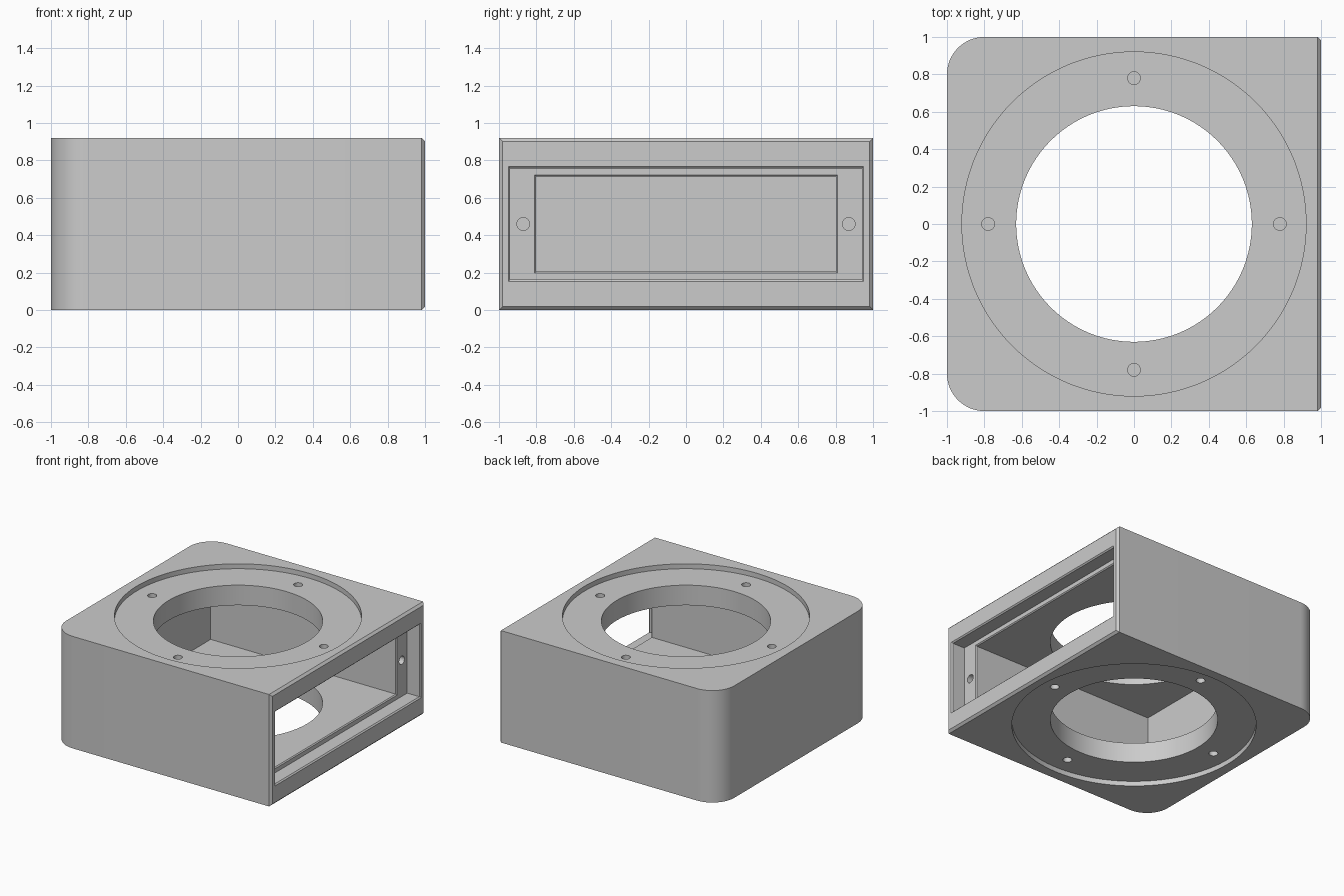
import bpy, bmesh, math
from mathutils import Vector, Matrix

if "Cube" in bpy.data.objects:
    bpy.data.objects.remove(bpy.data.objects["Cube"], do_unlink=True)

HEIGHT = 0.92
MID = HEIGHT / 2

grey = bpy.data.materials.new("plain grey")
grey.use_nodes = True
grey.diffuse_color = (0.6, 0.6, 0.6, 1)
grey.node_tree.nodes["Principled BSDF"].inputs["Base Color"].default_value = (0.6, 0.6, 0.6, 1)


def loft(name, rings):
    """Closed solid through a list of rings with equal point counts."""
    bm = bmesh.new()
    loops = [[bm.verts.new(p) for p in ring] for ring in rings]
    n = len(loops[0])
    for a, b in zip(loops, loops[1:]):
        for i in range(n):
            j = (i + 1) % n
            bm.faces.new((a[i], a[j], b[j], b[i]))
    bm.faces.new(loops[0])
    bm.faces.new(loops[-1])
    bmesh.ops.recalc_face_normals(bm, faces=bm.faces)
    mesh = bpy.data.meshes.new(name)
    bm.to_mesh(mesh)
    bm.free()
    obj = bpy.data.objects.new(name, mesh)
    bpy.context.collection.objects.link(obj)
    obj.data.materials.append(grey)
    return obj


def circle(radius, z, count):
    steps = [2 * math.pi * i / count for i in range(count)]
    return [Vector((radius * math.cos(a), radius * math.sin(a), z)) for a in steps]


def slot(x, half_y, half_z):
    return [Vector((x, sy * half_y, MID + sz * half_z))
            for sy, sz in ((-1, -1), (1, -1), (1, 1), (-1, 1))]


# Housing block: square plan, rounded at the closed end
def plan(z, radius=0.2, steps=16):
    pts = [Vector((1, -1, z)), Vector((1, 1, z))]
    for sy, start in ((1, 90), (-1, 180)):
        for i in range(steps + 1):
            a = math.radians(start + 90 * i / steps)
            pts.append(Vector((radius - 1 + radius * math.cos(a),
                               sy * (1 - radius) + radius * math.sin(a), z)))
    return pts


housing = loft("housing", [plan(0), plan(HEIGHT)])

# Chamfer around the open end
bm = bmesh.new()
bm.from_mesh(housing.data)
rim = [e for e in bm.edges if all(v.co.x > 0.99 for v in e.verts)
       and any(abs(f.normal.x) < 0.5 for f in e.link_faces)
       and any(f.normal.x > 0.5 for f in e.link_faces)]
bmesh.ops.bevel(bm, geom=rim, offset=0.018, segments=1, affect='EDGES')
bm.to_mesh(housing.data)
bm.free()

# Panel recess, opening and inner chamber
chamber = loft("chamber_cutter", [
    slot(1.02, 0.97, 0.327), slot(0.99, 0.94, 0.297), slot(0.88, 0.94, 0.297),
    slot(0.88, 0.81, 0.263), slot(0.872, 0.802, 0.255), slot(-0.81, 0.802, 0.255)])

# Round through hole with a shallow seat on the top and bottom
SEAT = 0.04
bore = loft("bore_cutter", [circle(r, z, 128) for r, z in (
    (0.92, HEIGHT + 0.05), (0.92, HEIGHT - SEAT), (0.63, HEIGHT - SEAT),
    (0.63, SEAT), (0.92, SEAT), (0.92, -0.05))])
cutters = [chamber, bore]


# Blind screw holes
def screw_hole(position, turn):
    hole = loft("screw_hole_cutter", [circle(0.034, z, 24) for z in (-0.1, 0.1)])
    hole.data.transform(Matrix.Translation(position) @ turn)
    cutters.append(hole)


for i in range(4):
    a = i * math.pi / 2
    for z in (SEAT, HEIGHT - SEAT):
        screw_hole(Vector((0.78 * math.cos(a), 0.78 * math.sin(a), z)), Matrix())
for side in (-1, 1):
    screw_hole(Vector((0.88, side * 0.87, MID)), Matrix.Rotation(math.pi / 2, 4, 'Y'))

# Cut everything, then drop the cutters
for cutter in cutters:
    mod = housing.modifiers.new(cutter.name, 'BOOLEAN')
    mod.operation = 'DIFFERENCE'
    mod.solver = 'EXACT'
    mod.object = cutter
bpy.context.view_layer.update()
final = bpy.data.meshes.new_from_object(
    housing.evaluated_get(bpy.context.evaluated_depsgraph_get()))
housing.modifiers.clear()
housing.data = final
for cutter in cutters:
    bpy.data.objects.remove(cutter, do_unlink=True)

bpy.ops.object.select_all(action='DESELECT')
housing.select_set(True)
bpy.context.view_layer.objects.active = housing
bpy.ops.object.shade_smooth_by_angle(angle=math.radians(30))
